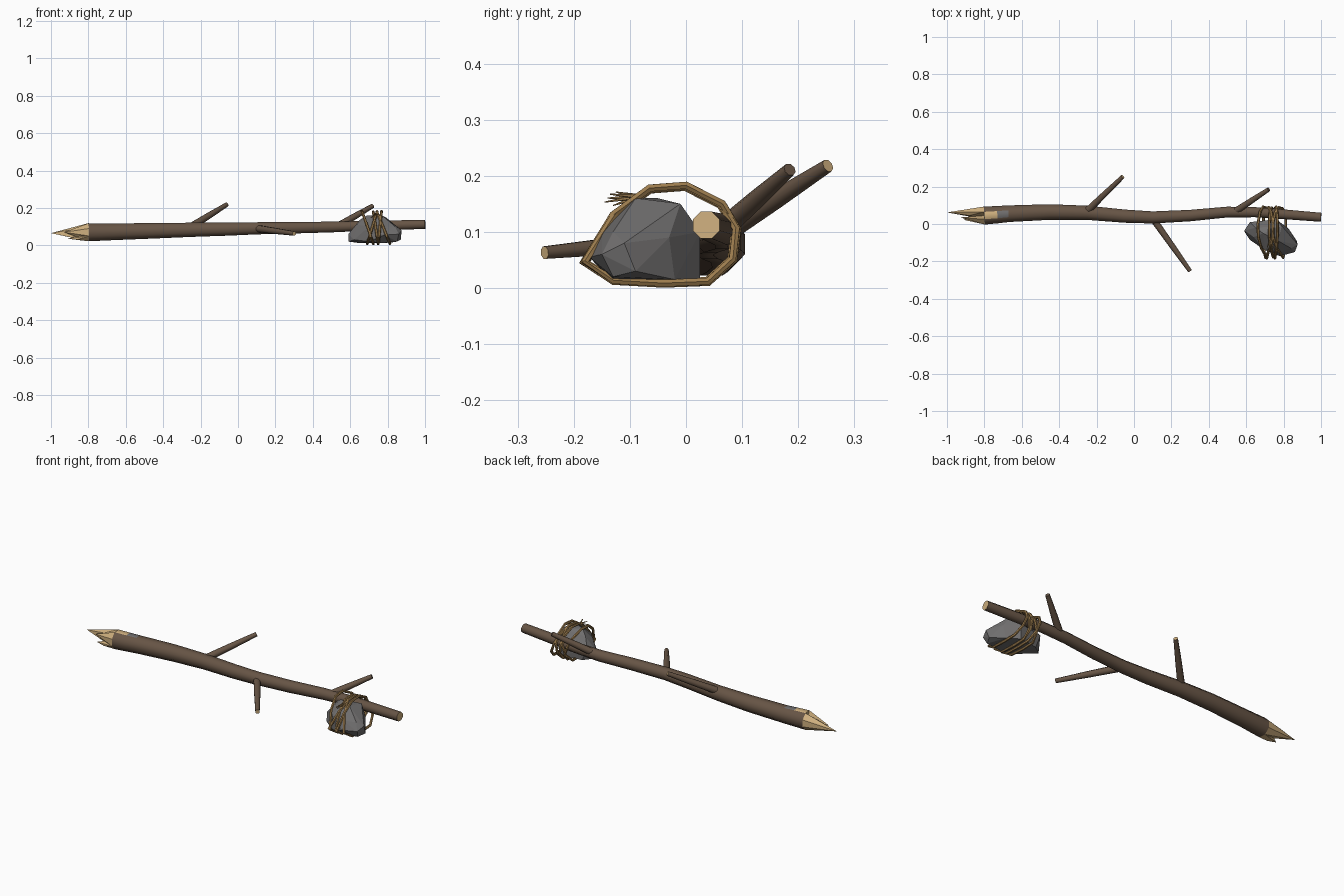
import bpy, bmesh, math
from mathutils import Vector

old = bpy.data.objects.get("Cube")
if old:
    bpy.data.objects.remove(old, do_unlink=True)


def material(name, rgb):
    m = bpy.data.materials.new(name)
    m.use_nodes = True
    m.diffuse_color = (*rgb, 1)
    m.node_tree.nodes["Principled BSDF"].inputs["Base Color"].default_value = (*rgb, 1)
    return m


BARK = material("bark brown", (0.135, 0.09, 0.06))
WOOD = material("pale cut wood", (0.62, 0.43, 0.21))
STONE = material("stone grey", (0.16, 0.155, 0.155))
ROPE = material("rope tan", (0.33, 0.2, 0.075))


def finish(name, bm, mats, smooth=None):
    bmesh.ops.recalc_face_normals(bm, faces=bm.faces[:])
    me = bpy.data.meshes.new(name)
    bm.to_mesh(me)
    bm.free()
    ob = bpy.data.objects.new(name, me)
    bpy.context.collection.objects.link(ob)
    for m in mats:
        me.materials.append(m)
    if smooth:
        bpy.ops.object.select_all(action="DESELECT")
        ob.select_set(True)
        bpy.context.view_layer.objects.active = ob
        bpy.ops.object.shade_smooth_by_angle(angle=math.radians(smooth))
    return ob


def sweep(bm, pts, radii, sides=8, closed=False, up=Vector((0, 0, 1))):
    """Sweep a polygon along points; cap faces get material slot 1."""
    pts = [Vector(p) for p in pts]
    n, rings = len(pts), []
    for i, p in enumerate(pts):
        a = pts[(i - 1) % n] if closed else pts[max(i - 1, 0)]
        b = pts[(i + 1) % n] if closed else pts[min(i + 1, n - 1)]
        t = (b - a).normalized()
        side = up.cross(t).normalized()
        top = t.cross(side)
        angles = [math.tau * (k + 0.5) / sides for k in range(sides)]
        rings.append([bm.verts.new(p + radii[i] * (side * math.cos(w) + top * math.sin(w)))
                      for w in angles])
    for i in range(n if closed else n - 1):
        r, s = rings[i], rings[(i + 1) % n]
        for k in range(sides):
            j = (k + 1) % sides
            bm.faces.new((r[k], r[j], s[j], s[k]))
    if not closed:
        for r in (rings[0], rings[-1]):
            bm.faces.new(r).material_index = 1
    return rings


def hull(bm, pts):
    vs = [bm.verts.new(p) for p in pts]
    res = bmesh.ops.convex_hull(bm, input=vs)
    junk = {v for v in res["geom_interior"] + res["geom_unused"]
            if isinstance(v, bmesh.types.BMVert) and v.is_valid}
    bmesh.ops.delete(bm, geom=list(junk), context="VERTS")


# Gently waving, tapering shaft
shaft = [(-0.8, 0.045, 0.07, 0.052), (-0.73, 0.05, 0.071, 0.05), (-0.67, 0.055, 0.072, 0.048),
         (-0.45, 0.064, 0.078, 0.045), (-0.25, 0.06, 0.083, 0.041), (-0.05, 0.042, 0.087, 0.038),
         (0.1, 0.035, 0.091, 0.035), (0.3, 0.045, 0.094, 0.033), (0.5, 0.064, 0.098, 0.031),
         (0.65, 0.063, 0.103, 0.029), (0.8, 0.052, 0.107, 0.028), (1.0, 0.036, 0.112, 0.026)]
bm = bmesh.new()
rings = sweep(bm, [p[:3] for p in shaft], [p[3] for p in shaft])
rim = [v.co.copy() for v in rings[0]]
bm.normal_update()
# Stripped patch on top beside the broken end
for f in bm.faces:
    c = f.calc_center_median()
    if abs(f.normal.z) > 0.9 and c.z > 0.1 and c.x < -0.68:
        f.material_index = 1 if c.x < -0.74 else 2
finish("shaft", bm, [BARK, WOOD, STONE], 50)

# Splintered end: spikes rising from sectors of the broken rim
centre = Vector((-0.8, 0.045, 0.07))
back = sorted(rim, key=lambda p: p.y)
low = sorted(rim, key=lambda p: p.z)
bm = bmesh.new()
hull(bm, back[3:] + [centre, Vector((-0.89, 0.075, 0.085)),
                     Vector((-0.88, 0.045, 0.085)), Vector((-1.0, 0.062, 0.065))])
hull(bm, back[:4] + [centre, Vector((-0.86, 0.03, 0.085)), Vector((-0.93, 0.035, 0.07))])
hull(bm, low[:4] + [centre, Vector((-0.86, 0.012, 0.03)), Vector((-0.91, 0.022, 0.035))])
finish("splintered_end", bm, [WOOD])

# Side twigs
twigs = [("back_twig", (-0.25, 0.07, 0.1), (-0.06, 0.253, 0.218), WOOD),
         ("tip_twig", (0.53, 0.06, 0.1), (0.72, 0.185, 0.211), BARK),
         ("front_twig", (0.1, 0.03, 0.09), (0.3, -0.252, 0.063), WOOD)]
for name, a, b, cap in twigs:
    bm = bmesh.new()
    sweep(bm, [a, Vector(a).lerp(Vector(b), 0.5), b], [0.02, 0.017, 0.012])
    finish(name, bm, [BARK, cap], 50)

# Faceted stone
bm = bmesh.new()
hull(bm, [(0.59, -0.04, 0.02), (0.59, -0.035, 0.06), (0.62, -0.085, 0.03), (0.62, 0.01, 0.09),
          (0.65, -0.02, 0.135), (0.64, -0.07, 0.11), (0.7, -0.14, 0.1), (0.7, -0.14, 0.02),
          (0.69, -0.05, 0.16), (0.77, -0.09, 0.16), (0.79, -0.01, 0.15), (0.76, 0.025, 0.1),
          (0.76, 0.025, 0.012), (0.65, 0.01, 0.012), (0.78, -0.172, 0.055), (0.77, -0.15, 0.1),
          (0.77, -0.13, 0.012), (0.86, -0.15, 0.06), (0.85, -0.13, 0.02), (0.84, -0.13, 0.1),
          (0.875, -0.11, 0.08), (0.87, -0.09, 0.03), (0.83, -0.03, 0.09), (0.82, -0.02, 0.015)])
finish("stone", bm, [STONE])

# Rope loops lashed round stone and shaft, each with its own tilt
loop = [(-0.183, 0.045), (-0.13, 0.012), (-0.04, 0.007), (0.04, 0.01), (0.085, 0.05),
        (0.092, 0.105), (0.065, 0.15), (0.0, 0.183), (-0.065, 0.178), (-0.13, 0.13)]
bm = bmesh.new()
for i, tilt in enumerate((0.35, -0.3, 0.15, -0.1, 0.4)):
    x = 0.695 + 0.021 * i
    k = 1 - 0.02 * (i % 3)
    pts = [(x - tilt * (z - 0.09), -0.04 + (y + 0.04) * k, 0.09 + (z - 0.09) * k)
           for y, z in loop]
    sweep(bm, pts, [0.0075] * len(pts), 6, True, Vector((1, 0, 0)))
finish("rope_lashing", bm, [ROPE], 50)

# Frayed rope end
bm = bmesh.new()
root = Vector((0.73, -0.085, 0.163))
for dx, dy, dz in ((0, -0.06, -0.01), (0.02, -0.05, 0.004), (-0.02, -0.045, -0.016),
                   (0.01, -0.04, 0.008), (-0.01, -0.055, -0.003)):
    sweep(bm, [root, root + Vector((dx, dy, dz))], [0.005, 0.001], 5)
finish("frayed_rope_end", bm, [ROPE, ROPE])
